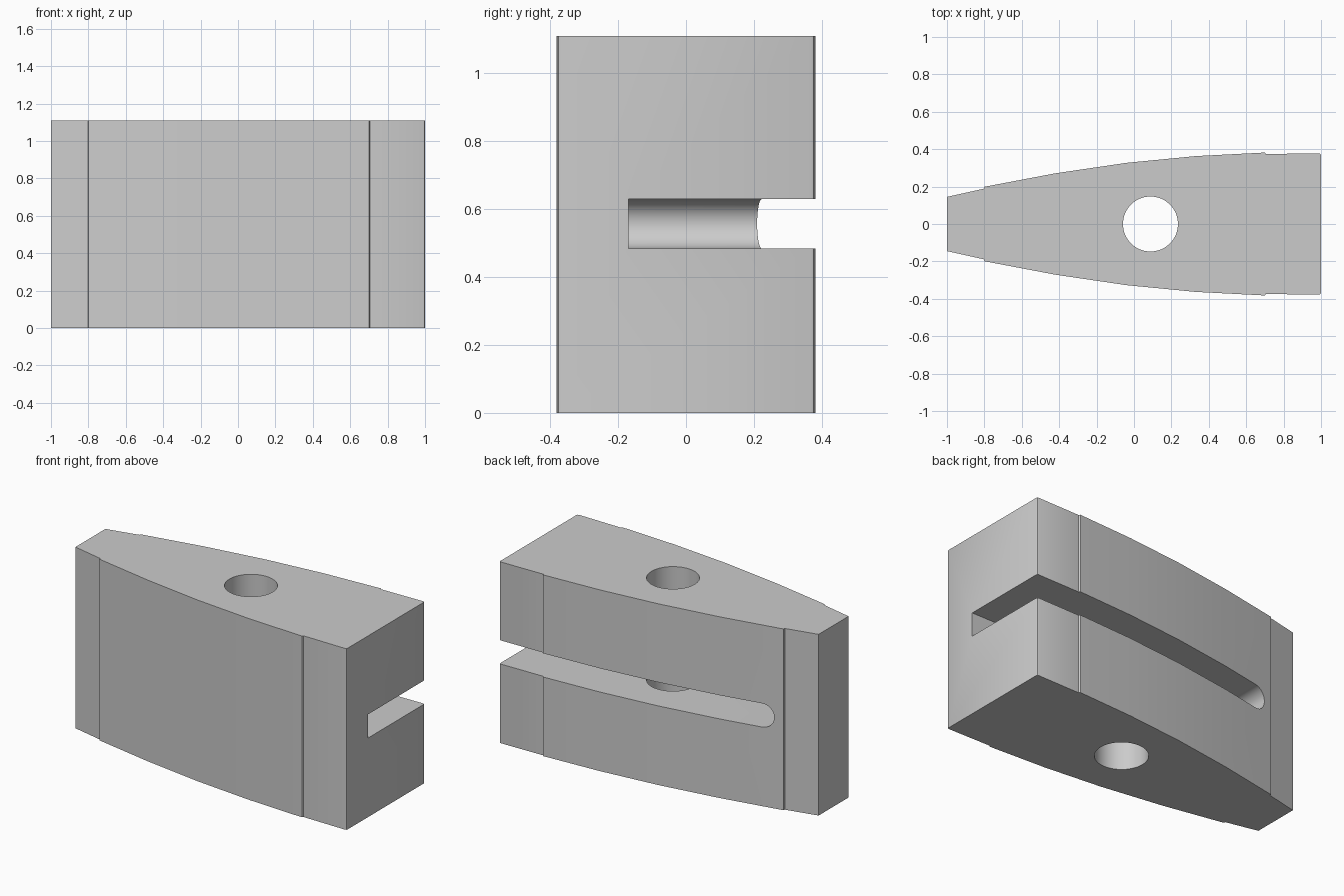
import bpy
import bmesh
from math import cos, sin, pi, radians
from mathutils import Vector

cube = bpy.data.objects.get("Cube")
if cube:
    bpy.data.objects.remove(cube, do_unlink=True)

HEIGHT = 1.11

grey = bpy.data.materials.new("plain grey")
grey.use_nodes = True
colour = (0.6, 0.6, 0.6, 1)
grey.diffuse_color = colour
grey.node_tree.nodes["Principled BSDF"].inputs["Base Color"].default_value = colour


def prism(name, points, depth):
    """Extrude a closed 3D outline along a vector."""
    bm = bmesh.new()
    face = bm.faces.new([bm.verts.new(p) for p in points])
    result = bmesh.ops.extrude_face_region(bm, geom=[face])
    verts = [g for g in result["geom"] if isinstance(g, bmesh.types.BMVert)]
    bmesh.ops.translate(bm, verts=verts, vec=Vector(depth))
    bmesh.ops.recalc_face_normals(bm, faces=bm.faces[:])
    mesh = bpy.data.meshes.new(name)
    bm.to_mesh(mesh)
    bm.free()
    mesh.materials.append(grey)
    obj = bpy.data.objects.new(name, mesh)
    bpy.context.collection.objects.link(obj)
    return obj


# Body: mirrored half outline, with small steps at both ends of the curve
half = [(-1, 0.145), (-0.802, 0.189), (-0.8, 0.199), (-0.42, 0.271),
        (-0.04, 0.327), (0.33, 0.363), (0.7, 0.382), (0.705, 0.374),
        (0.99, 0.378), (0.997, 0.375), (1, 0.368)]
outline = half + [(x, -y) for x, y in reversed(half)]
body = prism("tapered_body", [(x, y, 0) for x, y in outline], (0, 0, HEIGHT))

# Slot: round inner end, open at the left end and the back
radius, mid, end_x = 0.0725, 0.557, -0.672
arc = [(end_x - radius * sin(pi * i / 24), -0.17, mid + radius * cos(pi * i / 24))
       for i in range(25)]
slot = prism("slot_cutter",
             arc + [(1.2, -0.17, mid - radius), (1.2, -0.17, mid + radius)],
             (0, 0.8, 0))

# Round hole through the full height
ring = [(0.088 + 0.147 * cos(2 * pi * i / 64), 0.147 * sin(2 * pi * i / 64), -0.2)
        for i in range(64)]
hole = prism("hole_cutter", ring, (0, 0, HEIGHT + 0.4))

# Cut the openings and remove the cutters
bpy.ops.object.select_all(action="DESELECT")
bpy.context.view_layer.objects.active = body
body.select_set(True)
for cutter in (slot, hole):
    cutter.hide_render = True
    mod = body.modifiers.new(cutter.name, "BOOLEAN")
    mod.operation = "DIFFERENCE"
    mod.solver = "EXACT"
    mod.object = cutter
    bpy.ops.object.modifier_apply(modifier=mod.name)
    bpy.data.objects.remove(cutter, do_unlink=True)

bpy.ops.object.shade_smooth_by_angle(angle=radians(30))
